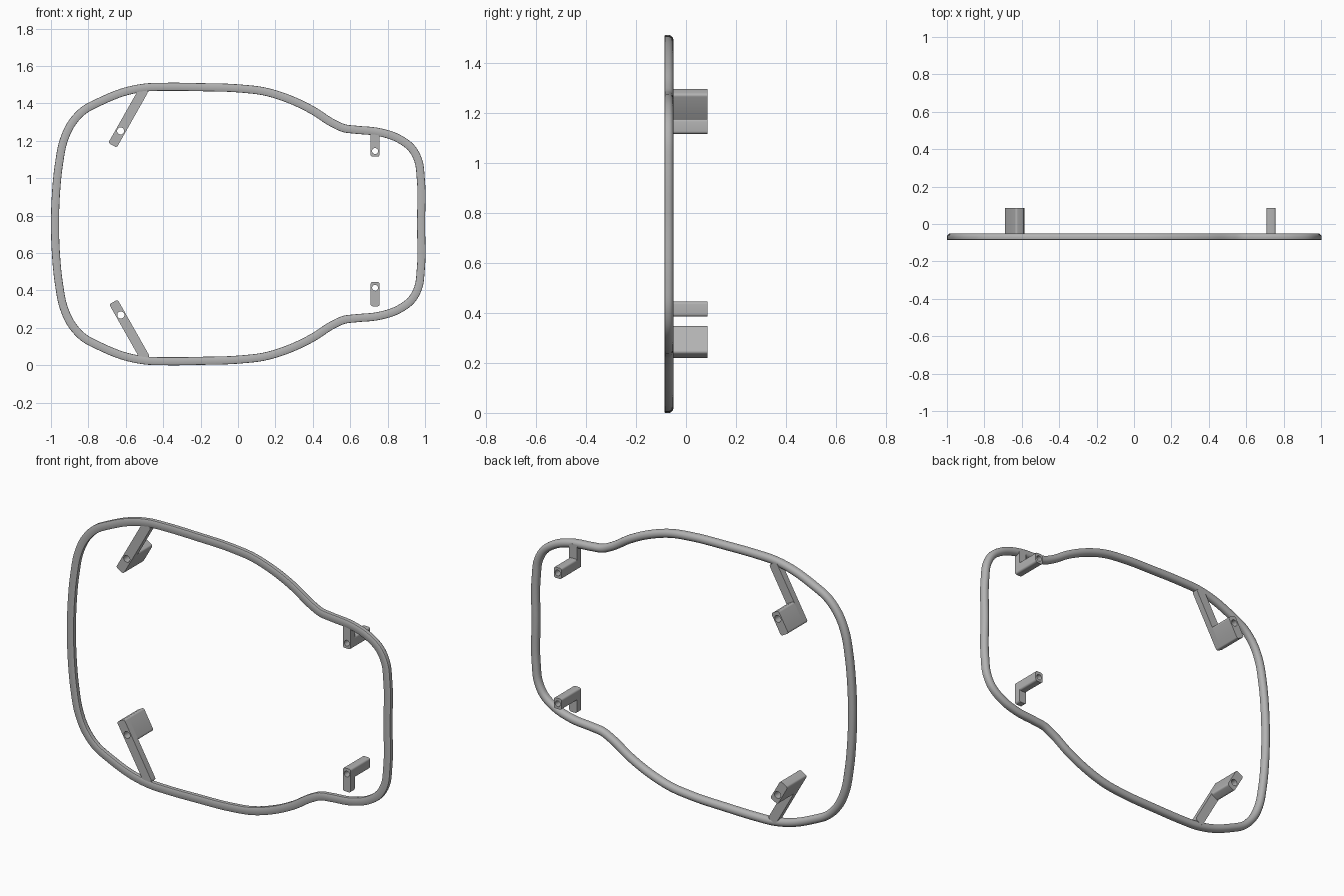
import bpy, bmesh, math
from mathutils import Vector
from mathutils.geometry import interpolate_bezier

if "Cube" in bpy.data.objects:
    bpy.data.objects.remove(bpy.data.objects["Cube"])

FRONT, FRAME_BACK, BACK = -0.086, -0.05, 0.086
MID = 0.755  # height of the mirror line

gray = bpy.data.materials.new("plain gray")
gray.diffuse_color = (0.45, 0.45, 0.45, 1)
gray.use_nodes = True
gray.node_tree.nodes["Principled BSDF"].inputs["Base Color"].default_value = gray.diffuse_color


def finish(name, bm, angle):
    bmesh.ops.recalc_face_normals(bm, faces=bm.faces)
    mesh = bpy.data.meshes.new(name)
    bm.to_mesh(mesh)
    bm.free()
    mesh.materials.append(gray)
    ob = bpy.data.objects.new(name, mesh)
    bpy.context.collection.objects.link(ob)
    bpy.ops.object.select_all(action='DESELECT')
    ob.select_set(True)
    bpy.context.view_layer.objects.active = ob
    bpy.ops.object.shade_smooth_by_angle(angle=math.radians(angle))
    return ob


# Outer outline of the upper half, left to right, mirrored below
upper = [(-1, .755), (-.995, .914), (-.979, 1.075), (-.952, 1.209), (-.914, 1.294),
         (-.845, 1.374), (-.738, 1.433), (-.604, 1.485), (-.497, 1.506), (-.39, 1.51),
         (-.2, 1.508), (.01, 1.501), (.144, 1.485), (.278, 1.444), (.412, 1.38),
         (.519, 1.312), (.572, 1.288), (.626, 1.281), (.76, 1.267), (.866, 1.232),
         (.947, 1.171), (.984, 1.102), (.999, .995), (1, .755)]
outline = [Vector(p) for p in upper]
outline += [Vector((x, 2 * MID - z)) for x, z in upper[-2:0:-1]]


def smooth_loop(pts, steps):
    n, out = len(pts), []
    tan = []
    for i in range(n):
        a, b, c = pts[i - 1], pts[i], pts[(i + 1) % n]
        la, lc = (b - a).length, (c - b).length
        tan.append(((b - a) / la * lc + (c - b) / lc * la).normalized())
    for i in range(n):
        a, b = pts[i], pts[(i + 1) % n]
        h = (b - a).length / 3
        out += interpolate_bezier(a, a + tan[i] * h, b - tan[(i + 1) % n] * h, b, steps + 1)[:-1]
    return [Vector(p[:2]) for p in out]


# Frame section: flat front, rounded back; (inset from outline, depth)
W = 0.043
section = [(0.004, FRONT), (0.001, FRONT + .002), (0, FRONT + .006)]
for k in range(9):
    t = math.pi * k / 8
    section.append((W / 2 - W / 2 * math.cos(t), -.069 + .019 * math.sin(t)))
section += [(W, FRONT + .006), (W - .001, FRONT + .002), (W - .004, FRONT)]

# Frame: sweep the section round the outline
path = smooth_loop(outline, 6)
bm = bmesh.new()
rings = []
for i, p in enumerate(path):
    t = (path[(i + 1) % len(path)] - path[i - 1]).normalized()
    inward = Vector((t.y, -t.x))
    rings.append([bm.verts.new((p.x + inward.x * d, y, p.y + inward.y * d)) for d, y in section])
for i, r in enumerate(rings):
    q = rings[(i + 1) % len(rings)]
    for j in range(len(section)):
        k = (j + 1) % len(section)
        bm.faces.new((r[j], r[k], q[k], q[j]))
finish("frame", bm, 35)


def rounded_rect(length, width, r):
    pts = []
    corners = [(length - r, width / 2 - r), (r, width / 2 - r),
               (r, r - width / 2), (length - r, r - width / 2)]
    for c, (u, w) in enumerate(corners):
        for k in range(6):
            a = math.pi / 2 * (c + k / 5)
            pts.append((u + r * math.cos(a), w + r * math.sin(a)))
    return pts


def drilled_bar(name, tip, angle, length, width, hole_at, hole_r, y0, y1):
    """Rounded bar running from its tip at an angle, with a hole front to back."""
    d = Vector((math.cos(angle), math.sin(angle)))
    n = Vector((-d.y, d.x))
    circle = [(hole_at + hole_r * math.cos(math.tau * k / 24),
               hole_r * math.sin(math.tau * k / 24)) for k in range(24)]
    bm = bmesh.new()
    edges = []
    for loop in (rounded_rect(length, width, .011), circle):
        vs = []
        for u, w in loop:
            p = Vector(tip) + d * u + n * w
            vs.append(bm.verts.new((p.x, y0, p.y)))
        edges += [bm.edges.new((vs[i - 1], vs[i])) for i in range(len(vs))]
    bmesh.ops.triangle_fill(bm, edges=edges, use_beauty=True)
    ext = bmesh.ops.extrude_face_region(bm, geom=bm.faces[:], use_keep_orig=True)
    for v in ext["geom"]:
        if isinstance(v, bmesh.types.BMVert):
            v.co.y = y1
    finish(name, bm, 30)


# Mounts: name, tip, direction, arm length, block length, width, hole offset, hole radius
slant = math.radians(60.5)
mounts = [
    ("upper_left", (-.671, 1.176), -0 + slant, .345, .126, .052, .088, .019),
    ("lower_left", (-.666, .338), -slant, .348, .126, .052, .080, .019),
    ("upper_right", (.733, 1.115), math.pi / 2, .14, .06, .048, .030, .016),
    ("lower_right", (.733, .445), -math.pi / 2, .13, .06, .048, .031, .016),
]
for name, tip, ang, arm, block, width, hole, r in mounts:
    drilled_bar(name + "_arm", tip, ang, arm, width, hole, r, FRONT, FRAME_BACK)
    drilled_bar(name + "_block", tip, ang, block, width, hole, r, FRAME_BACK, BACK)
